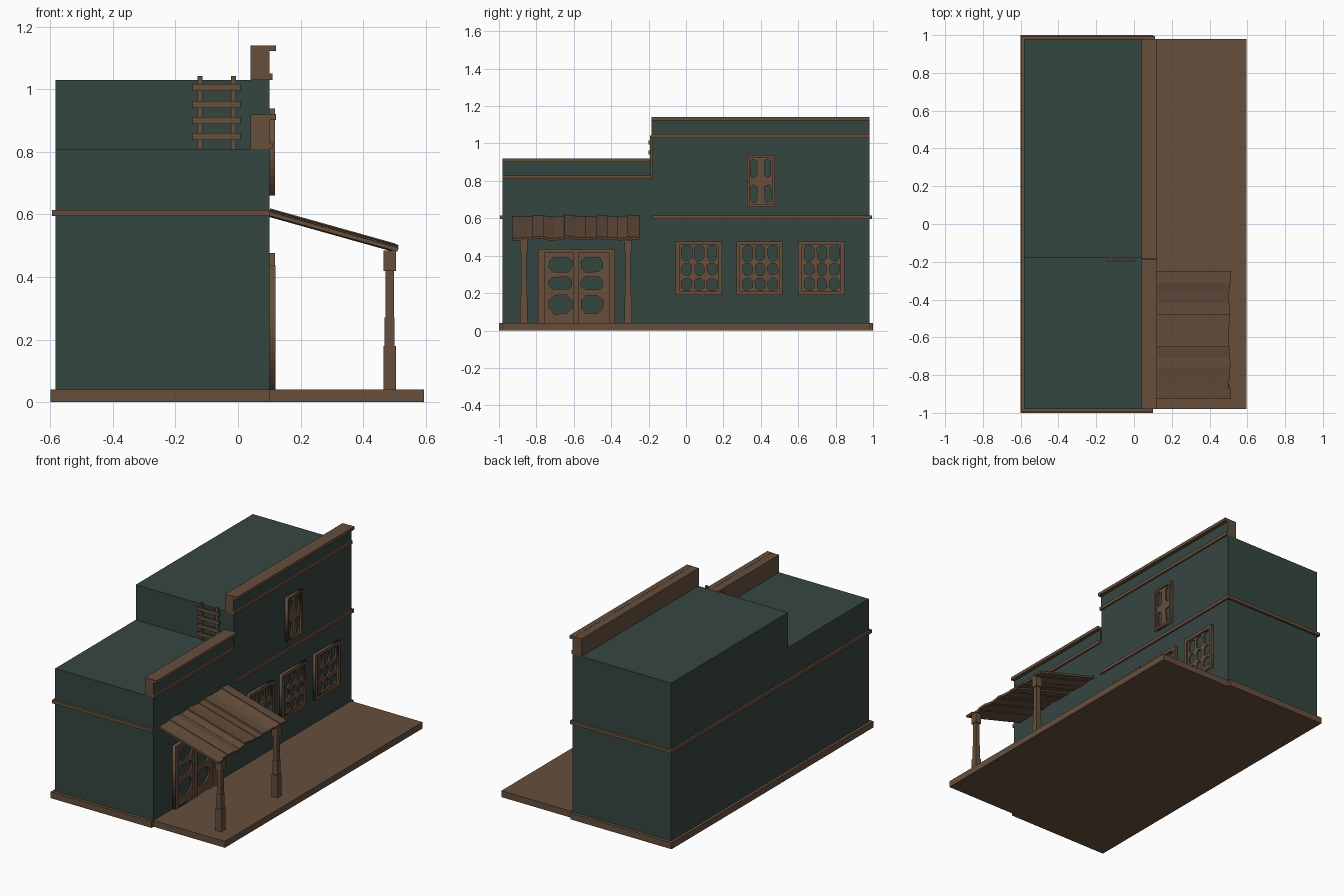
import bpy, bmesh, math, random
from mathutils import Matrix, Vector

if "Cube" in bpy.data.objects:
    bpy.data.objects.remove(bpy.data.objects["Cube"])
random.seed(4)

def material(name, rgb):
    m = bpy.data.materials.new(name)
    m.diffuse_color = (*rgb, 1)
    m.use_nodes = True
    m.node_tree.nodes["Principled BSDF"].inputs["Base Color"].default_value = m.diffuse_color
    return m

BROWN = material("brown wood", (0.132, 0.078, 0.046))
GREEN = material("dark green paint", (0.036, 0.061, 0.053))

def finish(name, bm, *mats):
    me = bpy.data.meshes.new(name)
    bm.to_mesh(me)
    bm.free()
    for m in mats:
        me.materials.append(m)
    ob = bpy.data.objects.new(name, me)
    bpy.context.collection.objects.link(ob)
    return ob

def add_box(bm, x, y, z):
    mid = Vector(((x[0]+x[1])/2, (y[0]+y[1])/2, (z[0]+z[1])/2))
    size = (x[1]-x[0], y[1]-y[0], z[1]-z[0], 1)
    bmesh.ops.create_cube(bm, size=1, matrix=Matrix.Translation(mid) @ Matrix.Diagonal(size))

def boxes(name, mat, *parts):
    bm = bmesh.new()
    for p in parts:
        add_box(bm, *p)
    return finish(name, bm, mat)

def extrude_profile(name, points, x0, x1, mats):
    """Extrude a (y, z) outline from x0 to x1."""
    bm = bmesh.new()
    f = bm.faces.new([bm.verts.new((x0, y, z)) for y, z in points])
    new = bmesh.ops.extrude_face_region(bm, geom=[f])["geom"]
    bmesh.ops.translate(bm, vec=(x1-x0, 0, 0), verts=[v for v in new if isinstance(v, bmesh.types.BMVert)])
    bmesh.ops.recalc_face_normals(bm, faces=bm.faces)
    return finish(name, bm, *mats)

def rect(y0, y1, z0, z1):
    return [(y0, z0), (y1, z0), (y1, z1), (y0, z1)]

def chipped(y0, y1, z0, z1):
    """Octagonal, slightly uneven opening."""
    c = min(y1-y0, z1-z0) * 0.28
    pts = [(y0+c, z0), (y1-c, z0), (y1, z0+c), (y1, z1-c),
           (y1-c, z1), (y0+c, z1), (y0, z1-c), (y0, z0+c)]
    return [(a+random.uniform(-.003, .003), b+random.uniform(-.003, .003)) for a, b in pts]

def pierced_plate(name, outer, holes, x0, x1):
    """Plate on the street wall with real openings that show the wall."""
    cu = bpy.data.curves.new(name, 'CURVE')
    cu.dimensions = '2D'
    cu.fill_mode = 'BOTH'
    cu.extrude = (x1-x0)/2
    for loop in [outer] + holes:
        s = cu.splines.new('POLY')
        s.points.add(len(loop)-1)
        for p, (a, b) in zip(s.points, loop):
            p.co = (a, b, 0, 1)
        s.use_cyclic_u = True
    cu.materials.append(BROWN)
    ob = bpy.data.objects.new(name, cu)
    bpy.context.collection.objects.link(ob)
    ob.matrix_world = Matrix(((0, 0, 1, (x0+x1)/2), (1, 0, 0, 0), (0, 1, 0, 0), (0, 0, 0, 1)))
    bpy.ops.object.select_all(action='DESELECT')
    ob.select_set(True)
    bpy.context.view_layer.objects.active = ob
    bpy.ops.object.convert(target='MESH')

# Ground slab and porch deck
boxes("foundation", BROWN, ((-.6, .1), (-1, 1), (0, .04)))
boxes("porch_deck", BROWN, ((.1, .595), (-.98, .98), (0, .04)))

# Two-height building body
extrude_profile("building_body", [(-.98, .03), (.98, .03), (.98, 1.03), (-.18, 1.03),
                                  (-.18, .81), (-.98, .81)], -.583, .1, [GREEN])

# False fronts: wood parapets with painted street face, caps and trim strips
for name, y0, y1, base, top in (("low", -.98, -.187, .81, .92), ("high", -.185, .98, 1.03, 1.14)):
    wall = extrude_profile(name + "_parapet", rect(y0, y1, base, top), .04, .1, [BROWN, GREEN])
    for p in wall.data.polygons:
        p.material_index = 1 if p.normal.x > .9 else 0
    boxes(name + "_parapet_trim", BROWN,
          ((.09, .122), (y0, y1), (top-.018, top+.001)),
          ((.09, .11), (y0, y1), (base, base+.02)))

# Belt course around sides and back, plus upper section of the front
band = (.595, .615)
boxes("belt_course", BROWN,
      ((-.595, .1), (-.995, -.975), band), ((-.595, .1), (.975, .995), band),
      ((-.595, -.575), (-.995, .995), band), ((.095, .11), (-.18, .995), band))

# Windows: raised frame and worn grille
def window(name, y0, y1, z0, z1, cols, rows, border):
    pierced_plate(name + "_frame", rect(y0, y1, z0, z1),
                  [rect(y0+border, y1-border, z0+border, z1-border)], .099, .118)
    holes = [chipped(y0+a*(y1-y0), y0+b*(y1-y0), z0+c*(z1-z0), z0+d*(z1-z0))
             for a, b in cols for c, d in rows]
    pierced_plate(name + "_grille", rect(y0+.004, y1-.004, z0+.004, z1-.004), holes, .099, .109)

for i, y in enumerate((-.055, .27, .6)):
    window(f"lower_window_{i+1}", y, y+.247, .19, .477,
           ((.13, .34), (.41, .61), (.68, .89)), ((.09, .31), (.37, .59), (.64, .92)), .02)
window("upper_window", .325, .475, .66, .938, ((.14, .36), (.64, .86)), ((.09, .42), (.58, .91)), .014)

# Double door with three openings in each leaf
pierced_plate("door_frame", rect(-.79, -.38, .04, .437), [rect(-.757, -.413, .041, .415)], .099, .12)
pierced_plate("door_leaves", rect(-.77, -.4, .041, .42),
              [chipped(a, b, c, d) for a, b in ((-.73, -.61), (-.56, -.445))
               for c, d in ((.09, .19), (.22, .285), (.315, .39))], .099, .111)
boxes("door_meeting_strip", BROWN, ((.099, .12), (-.605, -.575), (.04, .42)))

# Porch posts with heavier foot and head
for name, y in (("left", -.867), ("right", -.31)):
    bm = bmesh.new()
    for z0, z1, w in ((.04, .18, .02), (.18, .27, .016), (.27, .42, .014), (.42, .485, .02)):
        add_box(bm, (.485-w, .485+w), (y-w, y+w), (z0, z1))
    finish(name + "_porch_post", bm, BROWN)

# Sloping awning planks, narrow ones raised over wide ones
edges = (-.925, -.82, -.76, -.65, -.59, -.48, -.42, -.31, -.25)
slope = math.atan2(.115, .41)
for i, (a, b) in enumerate(zip(edges, edges[1:])):
    parts = [(a, b)] if i % 2 else [(a, (a+b)/2), ((a+b)/2, b)]
    bm = bmesh.new()
    for p, q in parts:
        length = .42 + random.uniform(-.008, .008)
        mat = (Matrix.Translation((.1, (p+q)/2, .606 + (.003 if i % 2 else -.003)))
               @ Matrix.Rotation(slope, 4, 'Y')
               @ Matrix.Rotation(random.uniform(-.15, .15), 4, 'X')
               @ Matrix.Translation((length/2, 0, 0))
               @ Matrix.Diagonal((length, q-p+.004, .013, 1)))
        bmesh.ops.create_cube(bm, size=1, matrix=mat)
    finish(f"awning_planks_{i+1}", bm, BROWN)

# Ladder between the two roofs
boxes("ladder", BROWN,
      *[((x-.008, x+.008), (-.192, -.18), (.81, 1.043)) for x in (-.122, -.014)],
      *[((-.146, .008), (-.2, -.19), (z, z+.022)) for z in (.838, .889, .941, .995)])
